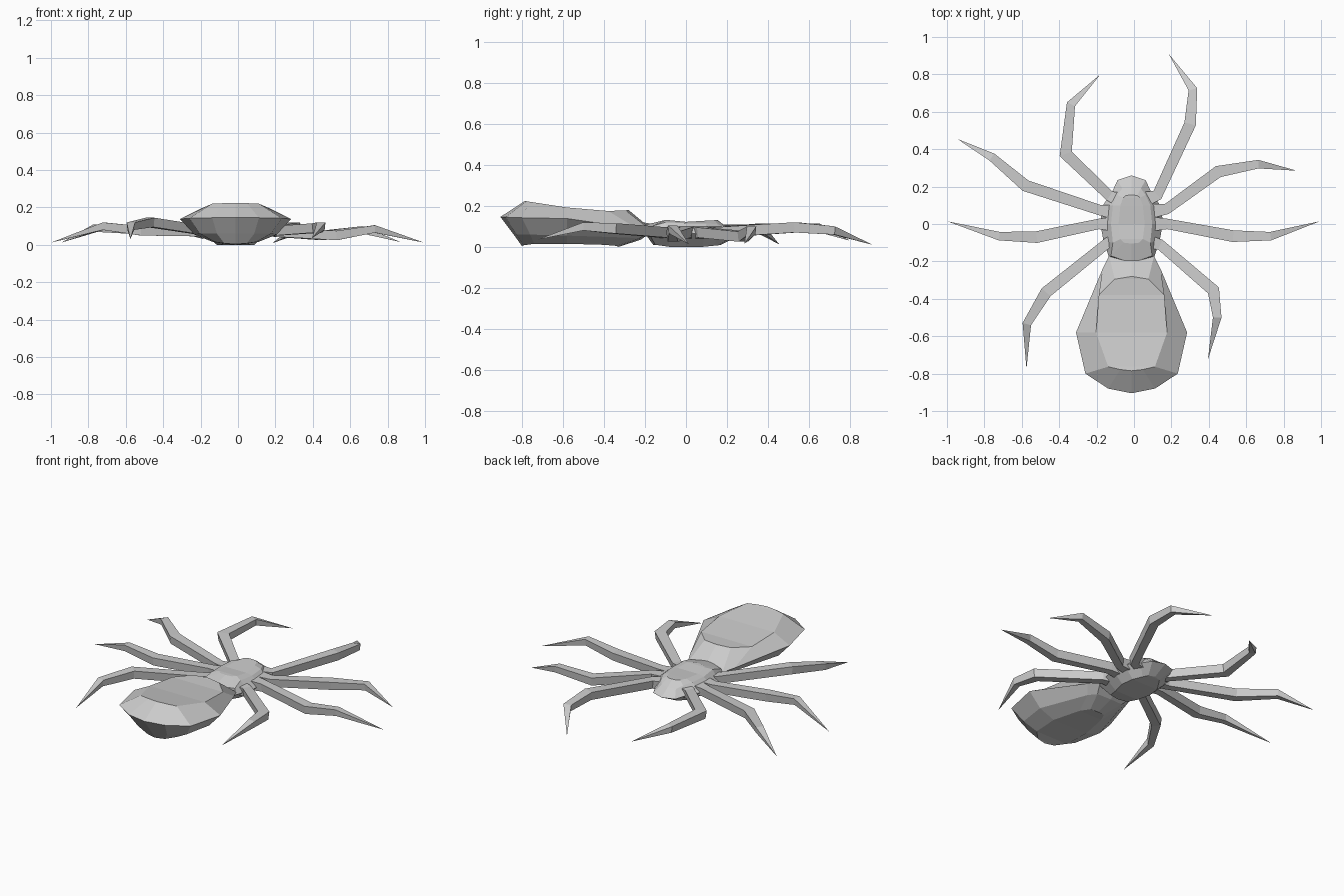
import bpy, bmesh
from mathutils import Vector

CX = -0.013  # body centre line


def finish(name, bm):
    bmesh.ops.recalc_face_normals(bm, faces=bm.faces)
    mesh = bpy.data.meshes.new(name)
    bm.to_mesh(mesh)
    bm.free()
    obj = bpy.data.objects.new(name, mesh)
    bpy.context.collection.objects.link(obj)
    return obj


def shell(name, layers):
    """Stack mirrored half outlines (x, y, z), bottom to top, and cap both ends."""
    bm = bmesh.new()
    rings = []
    for half in layers:
        right = [bm.verts.new((CX + x, y, z)) for x, y, z in half]
        left = [bm.verts.new((CX - x, y, z)) for x, y, z in half[1:-1]]
        rings.append((right, [right[0]] + left + [right[-1]]))
    n = len(layers[0])
    for a, b in zip(rings, rings[1:]):
        for s in (0, 1):
            for i in range(n - 1):
                bm.faces.new((a[s][i], a[s][i + 1], b[s][i + 1], b[s][i]))
    for r, l in (rings[0], rings[-1]):
        for i in range(n - 1):
            quad = [r[i], r[i + 1], l[i + 1], l[i]]
            bm.faces.new(list(dict.fromkeys(quad)))
    return finish(name, bm)


def leg(name, pts, widths=(0.075, 0.055, 0.062, 0.045), heights=(0.06, 0.05, 0.05, 0.04)):
    """Mitred four-sided tube tapering to a pointed tip."""
    p = [Vector(q) for q in pts]
    start = p[0].lerp(Vector((CX, p[0].y * 0.7, p[0].z)), 0.4)
    p.insert(0, start)
    bm = bmesh.new()
    prev = None
    for i in range(4):
        d1 = (p[i + 1] - p[i]).to_2d().normalized()
        d0 = (p[i] - p[i - 1]).to_2d().normalized() if i else d1
        t = (d0 + d1).normalized()
        w = widths[i] / 2 / max(t.dot(d1), 0.6)
        side = Vector((-t.y * w, t.x * w, 0))
        up = Vector((0, 0, heights[i] / 2))
        ring = [bm.verts.new(p[i] + v) for v in
                (side + up, -side + up, -side * 0.8 - up, side * 0.8 - up)]
        if prev:
            for k in range(4):
                j = (k + 1) % 4
                bm.faces.new((prev[k], prev[j], ring[j], ring[k]))
        else:
            bm.faces.new(ring)
        prev = ring
    tip = bm.verts.new(p[4])
    for k in range(4):
        bm.faces.new((prev[k], prev[(k + 1) % 4], tip))
    return finish(name, bm)


# Abdomen: bottom, lower side, widest and top outlines
shell("abdomen", [
    [(0, -.33, 0), (.05, -.34, .005), (.08, -.40, .01), (.12, -.58, .015),
     (.11, -.74, .015), (.06, -.79, .008), (0, -.80, .004)],
    [(0, -.22, .035), (.09, -.23, .04), (.12, -.28, .045), (.22, -.58, .055),
     (.19, -.76, .06), (.10, -.825, .06), (0, -.84, .06)],
    [(0, -.16, .08), (.12, -.17, .08), (.155, -.24, .09), (.297, -.58, .138),
     (.247, -.80, .142), (.125, -.88, .145), (0, -.905, .146)],
    [(0, -.28, .18), (.09, -.295, .178), (.175, -.38, .175), (.19, -.58, .192),
     (.125, -.763, .22), (.06, -.778, .223), (0, -.785, .224)],
])

# Head and thorax
shell("head_and_thorax", [
    [(0, .17, .01), (.04, .16, .008), (.06, .13, .005), (.09, .08, 0),
     (.10, 0, 0), (.08, -.08, 0), (.06, -.15, .01), (0, -.16, .01)],
    [(0, .26, .055), (.075, .235, .055), (.105, .17, .06), (.16, .09, .065),
     (.167, 0, .065), (.15, -.09, .065), (.12, -.18, .065), (0, -.20, .065)],
    [(0, .20, .095), (.05, .19, .095), (.075, .155, .11), (.10, .10, .115),
     (.11, 0, .115), (.10, -.10, .12), (.11, -.17, .10), (0, -.21, .105)],
    [(0, .155, .13), (.03, .153, .13), (.045, .14, .13), (.06, .10, .128),
     (.07, 0, .122), (.06, -.08, .13), (.04, -.10, .13), (0, -.105, .13)],
])

# Legs: hip, knee, ankle, tip
legs = {
    "front_leg_left": [(-.13, .15, .07), (-.365, .375, .09), (-.337, .64, .095), (-.18, .80, .03)],
    "front_leg_right": [(.125, .155, .07), (.30, .535, .095), (.315, .72, .08), (.185, .91, .01)],
    "second_leg_left": [(-.185, .075, .07), (-.58, .205, .085), (-.76, .358, .09), (-.945, .455, .012)],
    "second_leg_right": [(.175, .08, .07), (.45, .28, .05), (.665, .32, .08), (.87, .285, .015)],
    "third_leg_left": [(-.19, 0, .07), (-.52, -.07, .075), (-.72, -.065, .10), (-1, .015, .012)],
    "third_leg_right": [(.18, 0, .07), (.53, -.065, .05), (.73, -.065, .085), (.995, .015, .012)],
    "back_leg_left": [(-.14, -.10, .07), (-.47, -.365, .12), (-.573, -.535, .10), (-.575, -.775, .03)],
    "back_leg_right": [(.14, -.11, .07), (.425, -.355, .09), (.445, -.50, .10), (.395, -.725, .035)],
}
for name, pts in legs.items():
    leg(name, pts)
